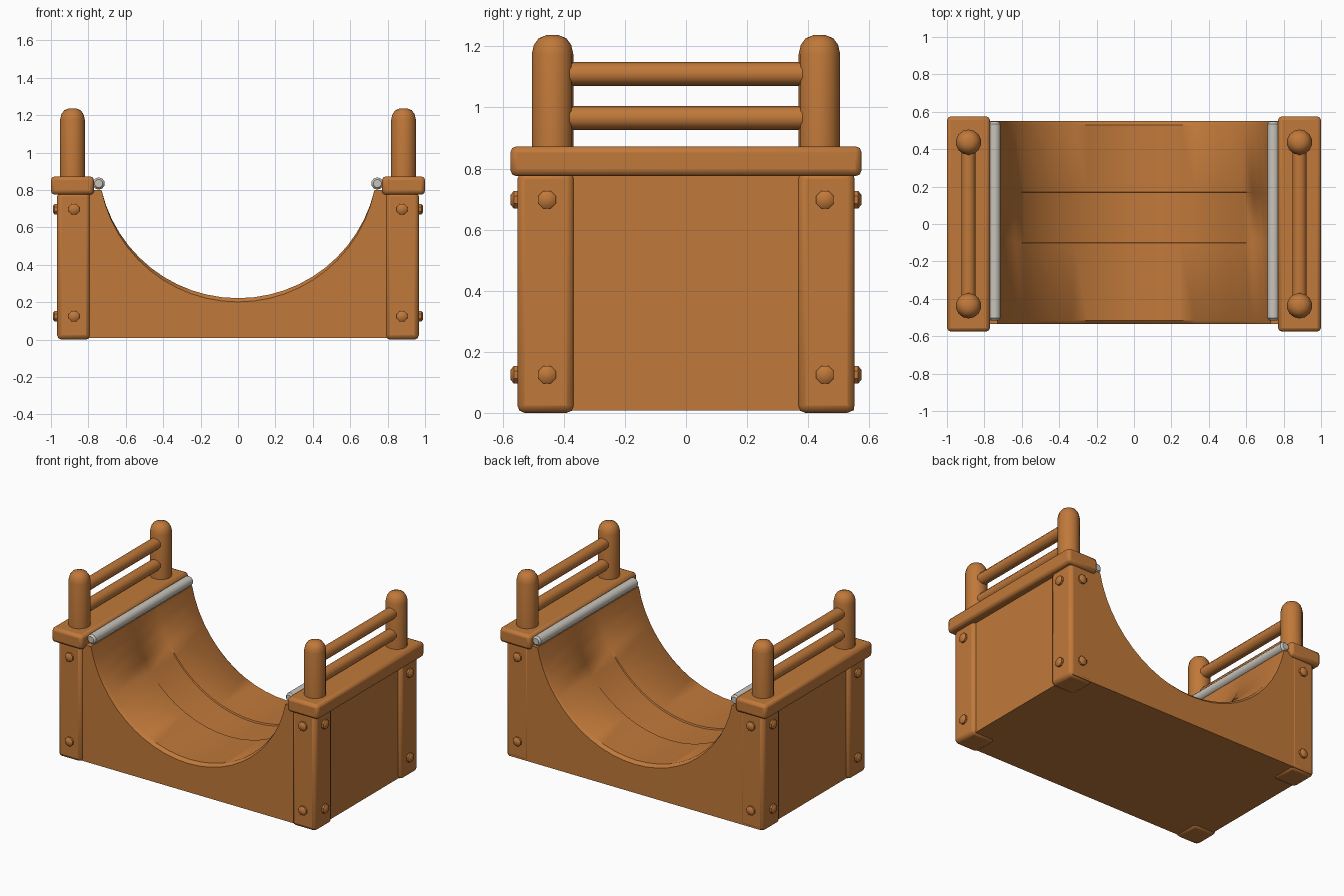
import bpy, bmesh, math
from mathutils import Vector

if "Cube" in bpy.data.objects:
    bpy.data.objects.remove(bpy.data.objects["Cube"])


def material(name, col):
    m = bpy.data.materials.new(name)
    m.diffuse_color = (*col, 1)
    m.use_nodes = True
    m.node_tree.nodes["Principled BSDF"].inputs["Base Color"].default_value = m.diffuse_color
    return m


wood = material("warm wood", (0.53, 0.19, 0.042))
steel = material("pale steel", (0.58, 0.55, 0.50))


def finish(name, bm, mat, bevel=0, segments=2):
    bmesh.ops.recalc_face_normals(bm, faces=bm.faces)
    me = bpy.data.meshes.new(name)
    bm.to_mesh(me)
    bm.free()
    me.materials.append(mat)
    ob = bpy.data.objects.new(name, me)
    bpy.context.collection.objects.link(ob)
    if bevel:
        b = ob.modifiers.new("soft edges", 'BEVEL')
        b.width, b.segments, b.limit_method = bevel, segments, 'ANGLE'
    bpy.ops.object.select_all(action='DESELECT')
    bpy.context.view_layer.objects.active = ob
    ob.select_set(True)
    bpy.ops.object.shade_smooth_by_angle(angle=math.radians(40))
    return ob


def box(name, lo, hi, mat, bevel):
    bm = bmesh.new()
    bmesh.ops.create_cube(bm, size=1)
    for v in bm.verts:
        v.co = [l + (c + 0.5) * (h - l) for c, l, h in zip(v.co, lo, hi)]
    return finish(name, bm, mat, bevel)


def lathe(name, base, axis, profile, sides, mat):
    """Stack rings of (radius, distance) along an axis and cap both ends."""
    bm = bmesh.new()
    q = Vector((0, 0, 1)).rotation_difference(Vector(axis))
    rings = []
    for r, d in profile:
        angles = [2 * math.pi * (i + 0.5) / sides for i in range(sides)]
        rings.append([bm.verts.new(Vector(base) + q @ Vector((r * math.cos(a), r * math.sin(a), d)))
                      for a in angles])
    for a, b in zip(rings, rings[1:]):
        for i in range(sides):
            j = (i + 1) % sides
            bm.faces.new((a[i], a[j], b[j], b[i]))
    bm.faces.new(rings[0])
    bm.faces.new(rings[-1])
    return finish(name, bm, mat)


# Ramp body: curved section lofted front to back, with stepped plank strips
def section(bottom):
    top, half = 0.80, 0.73
    rise = top - bottom
    radius = (half ** 2 + rise ** 2) / (2 * rise)
    sweep = math.asin(half / radius)
    pts = [(-0.945, 0.008), (0.945, 0.008), (0.945, top)]
    for i in range(25):
        a = sweep * (1 - i / 12)
        pts.append((radius * math.sin(a), bottom + radius * (1 - math.cos(a))))
    return pts + [(-0.945, top)]


bm = bmesh.new()
loft = [(-0.535, 0.202), (-0.515, 0.222), (-0.102, 0.222), (-0.098, 0.212),
        (0.168, 0.212), (0.172, 0.222), (0.53, 0.222), (0.55, 0.202)]
rings = [[bm.verts.new((x, y, z)) for x, z in section(b)] for y, b in loft]
for a, b in zip(rings, rings[1:]):
    for i in range(len(a)):
        j = (i + 1) % len(a)
        bm.faces.new((a[i], a[j], b[j], b[i]))
bm.faces.new(rings[0])
bm.faces.new(rings[-1])
finish("ramp_body", bm, wood)

bolt = [(0.031, 0), (0.031, 0.018), (0.018, 0.028)]
for sx, side in ((-1, "left"), (1, "right")):
    # Standing platform and steel coping
    xs = sorted((sx * 0.77, sx * 1.0))
    box(side + "_platform", (xs[0], -0.575, 0.775), (xs[1], 0.575, 0.873), wood, 0.02)
    lathe(side + "_coping", (sx * 0.745, -0.515, 0.835), (0, 1, 0),
          [(0.022, 0), (0.033, 0.012), (0.033, 1.05), (0.022, 1.062)], 10, steel)
    # Guard rails
    for z, level in ((0.966, "lower"), (1.11, "upper")):
        lathe(f"{side}_{level}_rail", (sx * 0.885, -0.42, z), (0, 1, 0),
              [(0.039, 0), (0.039, 0.84)], 10, wood)
    for sy, end in ((-1, "front"), (1, "back")):
        # Rounded guard post
        lathe(f"{side}_{end}_guard_post", (sx * 0.885, sy * 0.437, 0.85), (0, 0, 1),
              [(0.068, 0), (0.068, 0.325), (0.061, 0.355), (0.045, 0.377), (0.02, 0.387)], 14, wood)
        # Corner timber
        xs = sorted((sx * 0.79, sx * 0.967))
        ys = sorted((sy * 0.367, sy * 0.552))
        box(f"{side}_{end}_corner", (xs[0], ys[0], 0), (xs[1], ys[1], 0.79), wood, 0.024)
        # Bolts on both outer faces
        for z, level in ((0.125, "lower"), (0.698, "upper")):
            lathe(f"{side}_{end}_{level}_bolt", (sx * 0.877, sy * 0.546, z), (0, sy, 0), bolt, 8, wood)
            lathe(f"{side}_{end}_{level}_side_bolt", (sx * 0.962, sy * 0.455, z), (sx, 0, 0), bolt, 8, wood)
